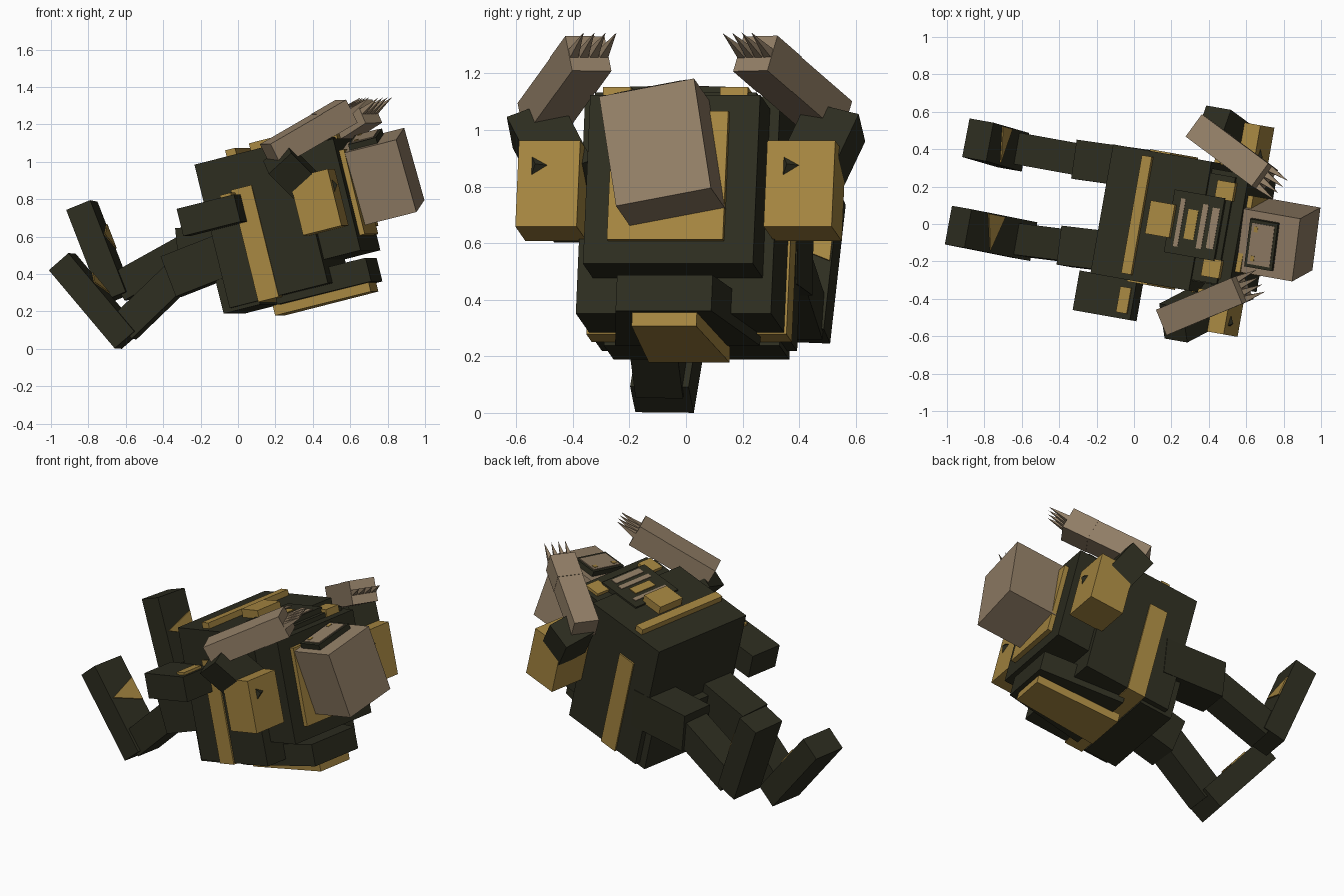
import bpy, bmesh, math
from mathutils import Vector, Matrix

if "Cube" in bpy.data.objects:
    bpy.data.objects.remove(bpy.data.objects["Cube"])

def mat(name, rgb):
    m = bpy.data.materials.new(name)
    m.diffuse_color = (*rgb, 1)
    m.use_nodes = True
    m.node_tree.nodes["Principled BSDF"].inputs["Base Color"].default_value = m.diffuse_color
    return m

DARK = mat("dark olive", (0.026, 0.026, 0.014))
GOLD = mat("old gold", (0.38, 0.24, 0.053))
TAN = mat("tan", (0.29, 0.212, 0.135))

# Body frame: forward (toward head), lateral, up
BODY = Matrix.Rotation(math.radians(-10), 4, 'Z') @ Matrix.Rotation(math.radians(-14), 4, 'Y')
BODY = BODY @ Matrix.Translation((0, 0.05, 0))

def make(name, verts, faces, material, mtx):
    me = bpy.data.meshes.new(name)
    me.from_pydata([mtx @ Vector(v) for v in verts], [], faces)
    bm = bmesh.new()
    bm.from_mesh(me)
    bmesh.ops.recalc_face_normals(bm, faces=bm.faces)
    bm.to_mesh(me)
    bm.free()
    me.materials.append(material)
    ob = bpy.data.objects.new(name, me)
    bpy.context.collection.objects.link(ob)
    return ob

def prism(name, outline, z0, z1, material, mtx):
    n = len(outline)
    verts = [(x, y, z) for z in (z0, z1) for x, y in outline]
    faces = [tuple(range(n)), tuple(range(n, 2 * n))]
    faces += [(i, (i + 1) % n, n + (i + 1) % n, n + i) for i in range(n)]
    return make(name, verts, faces, material, mtx)

def box(name, a, l, u, material, mtx=BODY, front=1.0):
    """Box from (min, max) ranges; front scales the width of the head end."""
    out = [(a[0], l[0]), (a[1], l[0] * front), (a[1], l[1] * front), (a[0], l[1])]
    return prism(name, out, u[0], u[1], material, mtx)

def limb_frame(p, q, side):
    x = (Vector(q) - Vector(p)).normalized()
    z = x.cross(Vector(side)).normalized()
    y = z.cross(x)
    m = Matrix((x, y, z)).transposed().to_4x4()
    m.translation = Vector(p)
    return m, (Vector(q) - Vector(p)).length

def limb(name, p, q, w, h, material, side=(0.174, 0.985, 0)):
    m, n = limb_frame(p, q, side)
    box(name, (0, n), (-w / 2, w / 2), (-h / 2, h / 2), material, m)
    return m, n

def sym(v):
    return (-v, v)

# Torso
box("torso", (0.06, 0.61), sym(0.35), (0.21, 1.0), DARK)
box("pelvis", (0.015, 0.22), sym(0.315), (0.19, 0.55), DARK)
box("upper_chest", (0.60, 0.815), (-0.295, 0.315), (0.34, 0.955), DARK)
box("back_slab", (0.55, 0.75), sym(0.29), (0.90, 0.98), DARK)
box("belly_block", (0.30, 0.81), sym(0.26), (0.17, 0.30), DARK, front=0.66)
box("belly_plate", (0.255, 0.785), sym(0.145), (0.12, 0.175), GOLD, front=0.8)
box("side_band", (0.22, 0.335), sym(0.359), (0.203, 0.82), GOLD)
box("collar_plate", (0.815, 0.843), sym(0.208), (0.422, 0.89), GOLD)

# Back details
box("back_strip", (0.235, 0.29), sym(0.32), (1.0, 1.035), GOLD)
box("back_buckle", (0.33, 0.465), sym(0.09), (1.0, 1.05), GOLD)
box("back_panel", (0.44, 0.72), sym(0.17), (0.98, 1.010), DARK)
box("back_panel_gold_stripe", (0.535, 0.59), sym(0.08), (1.010, 1.015), GOLD)
for i, (a0, a1, w) in enumerate([(0.485, 0.51, 0.13), (0.61, 0.64, 0.12), (0.665, 0.705, 0.11)]):
    box(f"back_panel_tan_stripe_{i}", (a0, a1), sym(w), (1.010, 1.014), TAN)
for s in (-1, 1):
    c = s * 0.21
    box("back_stud", (0.66, 0.76), (c - 0.05, c + 0.05), (0.95, 0.998), GOLD)

# Hip pouch on the near side
box("hip_pouch", (-0.055, 0.265), (-0.56, -0.345), (0.635, 0.785), DARK)
box("pouch_tab", (0.185, 0.245), (-0.53, -0.39), (0.785, 0.80), GOLD)

# Head, rolled to one side about the forward axis
HEAD = BODY @ Matrix.Translation((0, 0.002, 0.704)) @ Matrix.Rotation(math.radians(11), 4, 'X')
box("head", (0.76, 1.13), sym(0.172), sym(0.203), TAN, HEAD)
box("head_crest_rim", (0.865, 1.02), sym(0.13), (0.19, 0.235), DARK, HEAD)
box("head_crest_inset", (0.88, 1.005), sym(0.112), (0.235, 0.24), TAN, HEAD)
for s in (-1, 1):
    box("head_crest_mark", (0.895, 0.915), (s * 0.08 - 0.015, s * 0.08 + 0.015), (0.24, 0.243), GOLD, HEAD)

# Shoulder pads with a small dark spike on each face
for name, c, h in (("near", -0.438, 0.11), ("far", 0.465, 0.122)):
    box(f"{name}_shoulder_pad", (0.575, 0.79), (c - h, c + h), (0.482, 0.795), GOLD)
    o = c - 0.06
    make(f"{name}_pad_spike",
         [(0.79, o, 0.67), (0.79, o, 0.735), (0.79, o + 0.055, 0.705), (0.81, o + 0.015, 0.705)],
         [(0, 1, 2), (0, 1, 3), (1, 2, 3), (2, 0, 3)], DARK, BODY)

# Arms: shoulder, elbow top, elbow, hand end, sideways direction
ARMS = {
    "near": ((0.43, -0.415, 0.805), (0.21, -0.53, 1.025), (0.175, -0.515, 1.035), (0.58, -0.345, 1.27), (-0.37, 0.93, 0)),
    "far": ((0.55, 0.435, 0.83), (0.42, 0.53, 1.03), (0.345, 0.51, 1.04), (0.70, 0.245, 1.27), (0.56, 0.83, 0)),
}
for name, (sh, el, fe, ha, side) in ARMS.items():
    limb(f"{name}_upper_arm", sh, el, 0.20, 0.165, DARK)
    fe, ha = Vector(fe), Vector(ha)
    wrist = fe.lerp(ha, 0.68)
    limb(f"{name}_forearm", fe, wrist, 0.148, 0.135, TAN, side)
    m, n = limb(f"{name}_hand", wrist, ha, 0.15, 0.139, TAN, side)
    for i in range(4):
        y = -0.057 + i * 0.038
        b = 0.016
        make(f"{name}_claw_{i}",
             [(n, y - b, -b), (n, y + b, -b), (n, y + b, b), (n, y - b, b), (n + 0.13, y * 1.1, 0.015)],
             [(0, 1, 2, 3), (0, 1, 4), (1, 2, 4), (2, 3, 4), (3, 0, 4)], TAN, m)

# Legs: hip, knee, shin start, ankle, heel, toe
LEGS = {
    "near": ((0.06, -0.17, 0.55), (-0.36, -0.12, 0.385), (-0.33, -0.12, 0.38), (-0.61, -0.085, 0.11),
             (-0.588, -0.085, 0.047), (-0.94, -0.015, 0.465)),
    "far": ((0.08, 0.29, 0.57), (-0.31, 0.345, 0.53), (-0.27, 0.34, 0.53), (-0.63, 0.405, 0.33),
            (-0.645, 0.395, 0.275), (-0.835, 0.45, 0.765)),
}
for name, (hip, knee, s0, ankle, heel, toe) in LEGS.items():
    limb(f"{name}_thigh", hip, knee, 0.21, 0.23, DARK)
    limb(f"{name}_shin", s0, ankle, 0.17, 0.16, DARK)
    m, n = limb(f"{name}_foot", heel, toe, 0.21, 0.14, DARK)
    # triangular gold plate on the upper side of the foot
    up = 1 if (m.to_3x3() @ Vector((0, 0, 1))).z > 0 else -1
    mid = n * 0.62
    prism(f"{name}_foot_plate", [(mid - 0.07, 0.10), (mid + 0.07, 0.10), (mid, -0.09)],
          up * 0.069, up * 0.077, GOLD, m)
